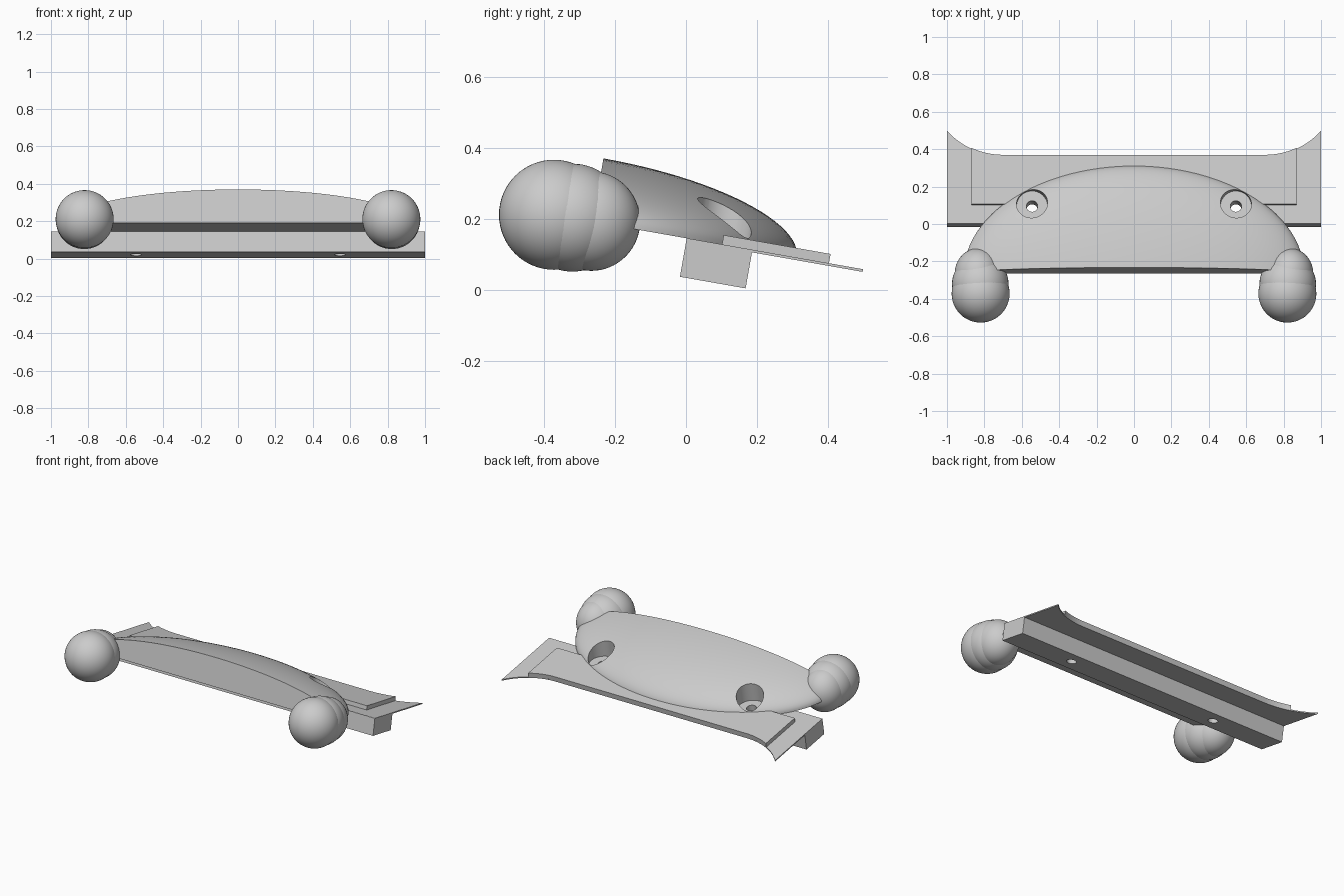
import bpy, bmesh, math
from mathutils import Matrix, Vector

cube = bpy.data.objects.get("Cube")
if cube:
    bpy.data.objects.remove(cube, do_unlink=True)

grey = bpy.data.materials.new("light_grey")
grey.use_nodes = True
COLOUR = (0.6, 0.6, 0.6, 1)
grey.diffuse_color = COLOUR
grey.node_tree.nodes["Principled BSDF"].inputs["Base Color"].default_value = COLOUR

# The whole assembly leans down towards the back
TILT = Matrix.Translation((0, 0, 0.145)) @ Matrix.Rotation(math.radians(-10), 4, 'X')


def add_object(name, bm, matrix=TILT):
    bmesh.ops.recalc_face_normals(bm, faces=bm.faces)
    mesh = bpy.data.meshes.new(name)
    bm.to_mesh(mesh)
    bm.free()
    mesh.materials.append(grey)
    obj = bpy.data.objects.new(name, mesh)
    bpy.context.collection.objects.link(obj)
    obj.matrix_world = matrix
    return obj


def activate(obj):
    bpy.ops.object.select_all(action='DESELECT')
    obj.select_set(True)
    bpy.context.view_layer.objects.active = obj


def smooth(obj):
    activate(obj)
    bpy.ops.object.shade_smooth_by_angle(angle=math.radians(30))


def ellipsoid(centre, radii, segments=48, rings=32):
    bm = bmesh.new()
    bmesh.ops.create_uvsphere(
        bm, u_segments=segments, v_segments=rings, radius=1,
        matrix=Matrix.Translation(centre) @ Matrix.Diagonal((*radii, 1)))
    return bm


def plate(name, half_width, front, bottom, top):
    """Flat plate whose back edge sweeps outwards near both ends."""
    def back(x):
        dx = max(0, abs(x) - 0.7)
        return 0.771 - math.sqrt(0.16 - dx * dx)
    steps = 14
    right = [0.7 + (half_width - 0.7) * i / steps for i in range(steps + 1)]
    xs = [-x for x in reversed(right)] + right
    outline = [(x, back(x)) for x in xs] + [(half_width, front), (-half_width, front)]
    bm = bmesh.new()
    face = bm.faces.new([bm.verts.new((x, y, bottom)) for x, y in outline])
    grown = bmesh.ops.extrude_face_region(bm, geom=[face])["geom"]
    bmesh.ops.translate(bm, vec=(0, 0, top - bottom),
                        verts=[g for g in grown if isinstance(g, bmesh.types.BMVert)])
    return add_object(name, bm)


def cutter(name, x, radius, bottom, top):
    bm = bmesh.new()
    bmesh.ops.create_cone(bm, cap_ends=True, segments=40, radius1=radius, radius2=radius,
                          depth=top - bottom,
                          matrix=Matrix.Translation((x, 0.096, (top + bottom) / 2)))
    obj = add_object(name, bm)
    obj.hide_render = True
    return obj


# Domed body: part of an ellipsoid with a flat base and flat front
FRONT = -0.268
bm = ellipsoid((0, FRONT, 0), (0.91, 0.585, 0.181), 96, 48)
for point, normal in (((0, 0, 0), (0, 0, -1)), ((0, FRONT, 0), (0, -1, 0))):
    cut = bmesh.ops.bisect_plane(bm, geom=bm.verts[:] + bm.edges[:] + bm.faces[:],
                                 dist=1e-5, plane_co=Vector(point),
                                 plane_no=Vector(normal), clear_outer=True)
    rim = [g for g in cut["geom_cut"] if isinstance(g, bmesh.types.BMEdge)]
    bmesh.ops.holes_fill(bm, edges=[e for e in bm.edges if e.is_boundary], sides=0)
dome = add_object("domed_body", bm)

# Mounting bar and back plates
bm = bmesh.new()
bmesh.ops.create_cube(bm, size=1, matrix=Matrix.Translation((0, 0.096, -0.055))
                      @ Matrix.Diagonal((2, 0.188, 0.11, 1)))
bar = add_object("mounting_bar", bm)
thin = plate("thin_back_plate", 1.0, 0.003, -0.007, 0.0005)
thick = plate("thick_back_plate", 0.87, 0.103, 0.0, 0.027)

# Recessed screw holes
cutters = []
for x in (-0.545, 0.545):
    cutters.append(cutter("recess_cutter", x, 0.083, 0.001, 0.4))
    cutters.append(cutter("screw_cutter", x, 0.03, -0.3, 0.3))
bpy.context.view_layer.update()
for part in (dome, bar, thin, thick):
    activate(part)
    for tool in cutters:
        mod = part.modifiers.new("hole", 'BOOLEAN')
        mod.operation = 'DIFFERENCE'
        mod.solver = 'EXACT'
        mod.object = tool
        bpy.ops.object.modifier_apply(modifier=mod.name)
for tool in cutters:
    bpy.data.objects.remove(tool, do_unlink=True)
smooth(dome)

# Rounded end bumpers: three overlapping balls on each side
for side, label in ((1, "left"), (-1, "right")):
    for part, x, y, z, radii in (
            ("front", 0.82, -0.372, 0.211, (0.155, 0.155, 0.155)),
            ("middle", 0.822, -0.32, 0.203, (0.151, 0.151, 0.152)),
            ("rear", 0.832, -0.267, 0.193, (0.127, 0.138, 0.14))):
        ball = add_object(f"{label}_bumper_{part}",
                          ellipsoid((side * x, y, z), radii), Matrix.Identity(4))
        smooth(ball)
